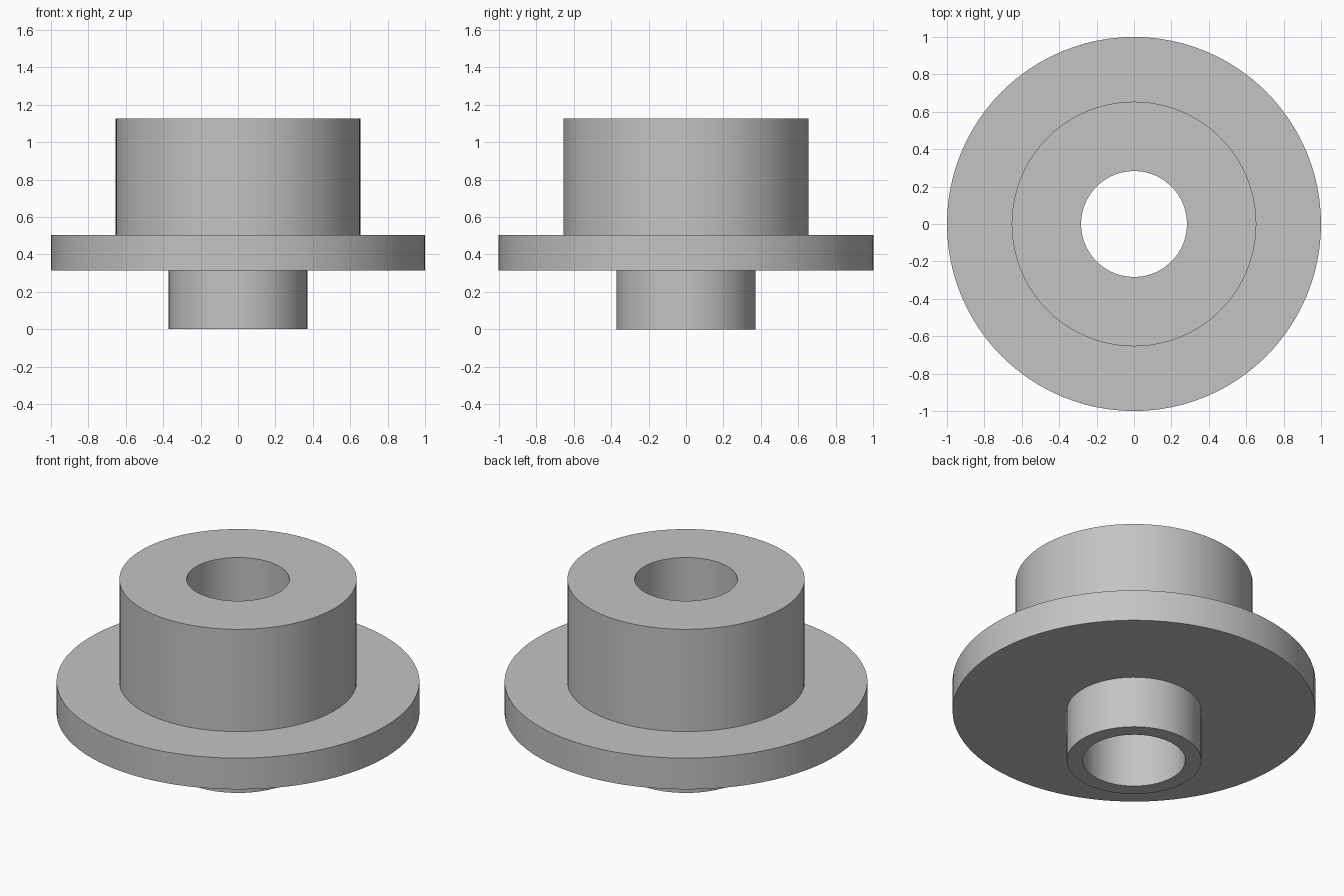
import bpy, bmesh, math

SIDES = 96

cube = bpy.data.objects.get("Cube")
if cube:
    bpy.data.objects.remove(cube, do_unlink=True)

# Plain grey for the whole part
grey = bpy.data.materials.new("plain_grey")
grey.use_nodes = True
colour = (0.55, 0.55, 0.55, 1)
grey.diffuse_color = colour
grey.node_tree.nodes["Principled BSDF"].inputs["Base Color"].default_value = colour

# Closed radius/height profile: neck, flange, hub, then down the bore
BORE, NECK, FLANGE, HUB = 0.283, 0.371, 1.0, 0.654
profile = [(BORE, 0), (NECK, 0), (NECK, 0.315), (FLANGE, 0.315),
           (FLANGE, 0.505), (HUB, 0.505), (HUB, 1.127), (BORE, 1.127)]

# Turn the profile around the upright axis
bm = bmesh.new()
verts = [bm.verts.new((r, 0, z)) for r, z in profile]
edges = [bm.edges.new((a, b)) for a, b in zip(verts, verts[1:] + verts[:1])]
bmesh.ops.spin(bm, geom=verts + edges, cent=(0, 0, 0), axis=(0, 0, 1),
               angle=math.tau, steps=SIDES, use_merge=True)
bmesh.ops.remove_doubles(bm, verts=bm.verts, dist=0.0001)
bmesh.ops.recalc_face_normals(bm, faces=bm.faces)
mesh = bpy.data.meshes.new("flanged_bushing")
bm.to_mesh(mesh)
bm.free()
mesh.materials.append(grey)

bushing = bpy.data.objects.new("flanged_bushing", mesh)
bpy.context.collection.objects.link(bushing)
bpy.context.view_layer.objects.active = bushing
bushing.select_set(True)
bpy.ops.object.shade_smooth_by_angle(angle=math.radians(30))
